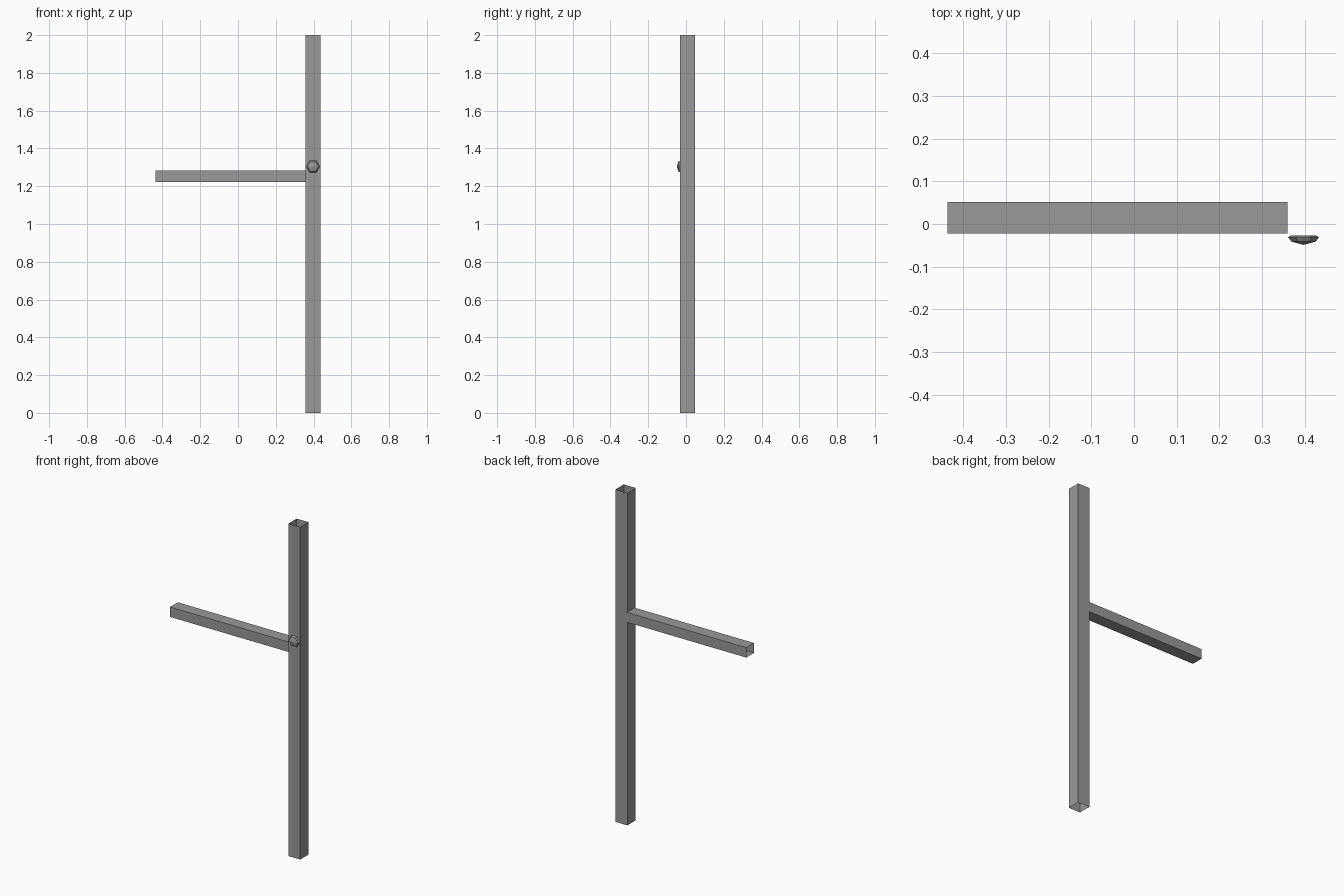
import bpy
import bmesh
from math import cos, sin, tau
from mathutils import Vector

cube = bpy.data.objects.get("Cube")
if cube:
    bpy.data.objects.remove(cube, do_unlink=True)

# Single plain steel colour
steel = bpy.data.materials.new("grey_steel")
steel.use_nodes = True
grey = (0.32, 0.32, 0.32, 1)
steel.diffuse_color = grey
steel.node_tree.nodes["Principled BSDF"].inputs["Base Color"].default_value = grey


def add_object(name, bm):
    bmesh.ops.recalc_face_normals(bm, faces=bm.faces)
    mesh = bpy.data.meshes.new(name)
    bm.to_mesh(mesh)
    bm.free()
    mesh.materials.append(steel)
    obj = bpy.data.objects.new(name, mesh)
    bpy.context.collection.objects.link(obj)
    return obj


def square_tube(name, low, high, axis):
    """Thin-walled box section, open at both ends along the axis."""
    low, high = Vector(low), Vector(high)
    bm = bmesh.new()
    bmesh.ops.create_cube(bm, size=1)
    for v in bm.verts:
        v.co = (low + high) / 2 + v.co * (high - low)
    bm.normal_update()
    ends = [f for f in bm.faces if abs(f.normal[axis]) > 0.9]
    bmesh.ops.delete(bm, geom=ends, context="FACES_ONLY")
    add_object(name, bm)
    # Outward-facing walls
    mesh = bpy.data.objects[name].data
    centre = (low + high) / 2
    if (mesh.polygons[0].center - centre).dot(mesh.polygons[0].normal) < 0:
        mesh.flip_normals()


# Upright post and the side arm
square_tube("post", (0.357, -0.031, 0), (0.436, 0.048, 2), 2)
square_tube("side_arm", (-0.437, -0.022, 1.223), (0.359, 0.051, 1.283), 0)

# Low six-sided domed bolt head on the front of the post
bm = bmesh.new()
centre = Vector((0.397, 0, 1.304))
rings = []
for y, radius in ((-0.027, 0.03), (-0.031, 0.036), (-0.041, 0.029)):
    rings.append([bm.verts.new(centre + Vector((radius * cos(tau * i / 6), y,
                                                radius * sin(tau * i / 6))))
                  for i in range(6)])
tip = bm.verts.new(centre + Vector((0, -0.049, 0)))
bm.faces.new(rings[0])
for i in range(6):
    j = (i + 1) % 6
    for a, b in zip(rings, rings[1:]):
        bm.faces.new((a[i], a[j], b[j], b[i]))
    bm.faces.new((rings[-1][i], rings[-1][j], tip))
add_object("bolt_head", bm)
